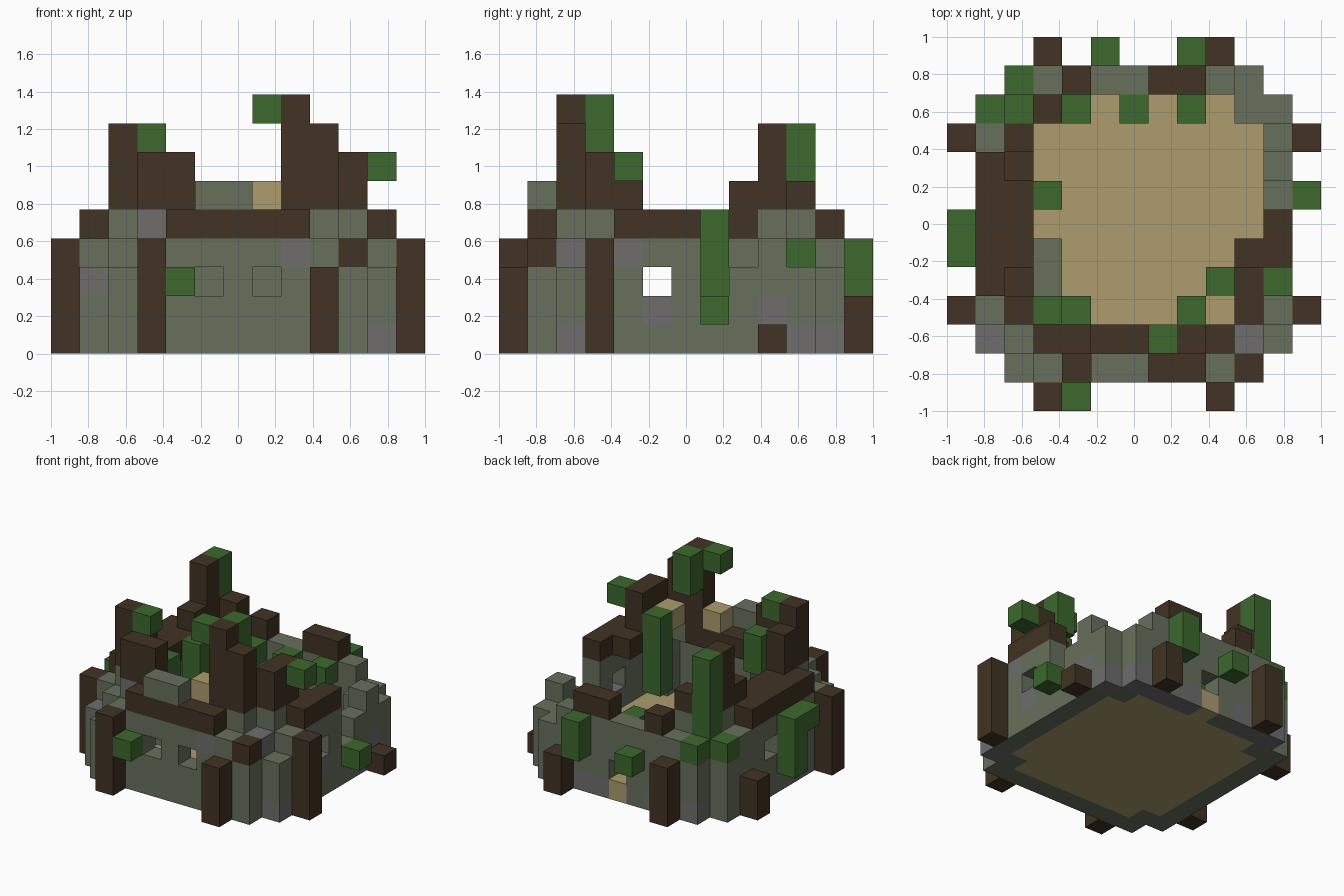
import bpy, bmesh
from mathutils import Vector

cube = bpy.data.objects.get("Cube")
if cube:
    bpy.data.objects.remove(cube, do_unlink=True)

N = 13                # blocks along the longest side
S = 2 / N             # block size
MID = (N - 1) // 2
LAST = N - 2          # index of the far wall

COLOURS = {
    "stone": (0.137, 0.162, 0.107),
    "grey_stone": (0.156, 0.154, 0.152),
    "dark_wood": (0.053, 0.033, 0.017),
    "leaf_green": (0.045, 0.141, 0.026),
    "sand": (0.413, 0.332, 0.155),
}
names = list(COLOURS)
mats = []
for name, rgb in COLOURS.items():
    m = bpy.data.materials.new(name)
    m.use_nodes = True
    m.diffuse_color = (*rgb, 1)
    m.node_tree.nodes["Principled BSDF"].inputs["Base Color"].default_value = (*rgb, 1)
    mats.append(m)

cells = {}            # block position -> (part, colour)


def fill(part, colour, xs, ys, zs):
    """Fill a box of blocks; each range is a number or an inclusive pair."""
    span = lambda r: range(r, r + 1) if isinstance(r, int) else range(r[0], r[1] + 1)
    for x in span(xs):
        for y in span(ys):
            for z in span(zs):
                cells[x, y, z] = (part, colour)


def carve(x, y, zs):
    for z in range(zs[0], zs[1] + 1):
        cells.pop((x, y, z), None)


# Sand floor
INNER = (2, LAST - 1)
fill("floor", "sand", INNER, INNER, 0)

# Ring of stone walls with stepped corners
for w in (1, LAST):
    fill("walls", "stone", INNER, w, (0, 3))
    fill("walls", "stone", w, INNER, (0, 3))
for x in INNER:
    for y in INNER:
        fill("walls", "stone", x, y, (0, 3))
        for corner in ((x, 1 if y == 2 else LAST), (1 if x == 2 else LAST, y)):
            carve(*corner, (3, 3))
carve(LAST - 1, LAST - 1, (3, 3))

# Upper corner stones and inner rubble
for x, y in ((2, 3), (9, 2), (10, 3), (2, 9), (3, 10)):
    fill("walls", "stone", x, y, 4)
fill("walls", "stone", (5, 6), 1, 5)
fill("walls", "stone", 3, (4, 5), 1)

# Windows, doorway and the breach in one side
for x in (5, 7):
    carve(x, 1, (2, 2))
for x in (1, LAST):
    for y in (5, 7):
        carve(x, y, (2, 2))
carve(LAST, 7, (2, 3))
carve(LAST, 8, (3, 3))
carve(6, LAST, (1, 1))
fill("floor", "sand", 6, LAST, 0)

# Worn grey stones
for p in ((1, 2, 2), (3, 2, 4), (8, 1, 3), (11, 2, 0), (11, 5, 1), (11, 9, 1),
          (11, 10, 0), (10, 2, 3), (11, 4, 3)):
    fill("walls", "grey_stone", *p)
for xs in ((2, 4), (7, 10)):
    fill("walls", "grey_stone", xs, LAST, 0)

# Wooden posts standing against the walls
for x, y, top in ((3, 0, 3), (9, 0, 2), (0, 3, 3), (12, 3, 3),
                  (3, 12, 2), (9, 12, 1), (0, 9, 1), (12, 9, 0)):
    fill("posts", "dark_wood", x, y, (0, top))

# Wooden beams along the wall tops
fill("beams", "dark_wood", (4, 8), 1, 4)
fill("beams", "dark_wood", (4, 8), 2, 4)
fill("beams", "dark_wood", 1, (4, 8), 4)
fill("beams", "dark_wood", 2, (4, 8), 4)
fill("beams", "dark_wood", 11, (4, 6), 4)
fill("beams", "dark_wood", 10, (4, 5), 4)
fill("beams", "dark_wood", (7, 8), LAST, 4)
fill("beams", "dark_wood", 4, LAST, 4)
fill("beams", "dark_wood", 10, 1, 3)

# Broken roof timbers rising at the corners
for x, y, top in ((3, 2, 6), (4, 2, 6), (2, 3, 7), (2, 4, 6), (8, 2, 8), (9, 2, 7),
                  (10, 3, 6), (10, 4, 6), (2, 8, 5), (2, 9, 7), (3, 10, 5)):
    fill("roof_timbers", "dark_wood", x, y, (5, top))

# Sand-coloured blocks left in the roof
fill("roof_blocks", "sand", 7, 2, 5)
fill("roof_blocks", "sand", 9, 3, 5)

# Hanging vines, outside then inside
fill("outer_vines", "leaf_green", 4, 0, 2)
fill("outer_vines", "leaf_green", 0, 6, (1, 3))
fill("outer_vines", "leaf_green", 0, 5, 3)
fill("outer_vines", "leaf_green", 12, 7, 1)
fill("outer_vines", "leaf_green", 5, 12, 2)
fill("outer_vines", "leaf_green", 8, 12, (2, 3))
fill("outer_vines", "leaf_green", 1, 10, 3)
fill("outer_vines", "leaf_green", 2, 11, 3)
fill("outer_vines", "leaf_green", 11, 4, 6)
fill("inner_vines", "leaf_green", 2, 10, (4, 7))
fill("inner_vines", "leaf_green", 3, 7, (2, 4))
fill("inner_vines", "leaf_green", 9, 4, (2, 5))
fill("inner_vines", "leaf_green", 8, 3, (7, 8))
fill("inner_vines", "leaf_green", 7, 2, 8)
fill("inner_vines", "leaf_green", 3, 3, 7)
fill("inner_vines", "leaf_green", 4, 3, (4, 5))
for x in (4, 6, 8):
    fill("inner_vines", "leaf_green", x, 10, 3)


def build(part):
    """Make one mesh from the exposed block faces of a part."""
    bm = bmesh.new()
    for cell, (owner, colour) in cells.items():
        if owner != part:
            continue
        centre = Vector((cell[0] - MID, cell[1] - MID, cell[2] + 0.5))
        for axis in range(3):
            for sign in (-1, 1):
                step = [0, 0, 0]
                step[axis] = sign
                if tuple(a + b for a, b in zip(cell, step)) in cells:
                    continue
                n = Vector(step)
                u = Vector((n.y, n.z, n.x))
                v = n.cross(u)
                ring = [n + u + v, n - u + v, n - u - v, n + u - v]
                face = bm.faces.new([bm.verts.new((centre + c / 2) * S) for c in ring])
                face.material_index = names.index(colour)
    bmesh.ops.remove_doubles(bm, verts=bm.verts, dist=S / 100)
    mesh = bpy.data.meshes.new(part)
    bm.to_mesh(mesh)
    bm.free()
    for m in mats:
        mesh.materials.append(m)
    bpy.context.collection.objects.link(bpy.data.objects.new(part, mesh))


for part in sorted({owner for owner, colour in cells.values()}):
    build(part)
